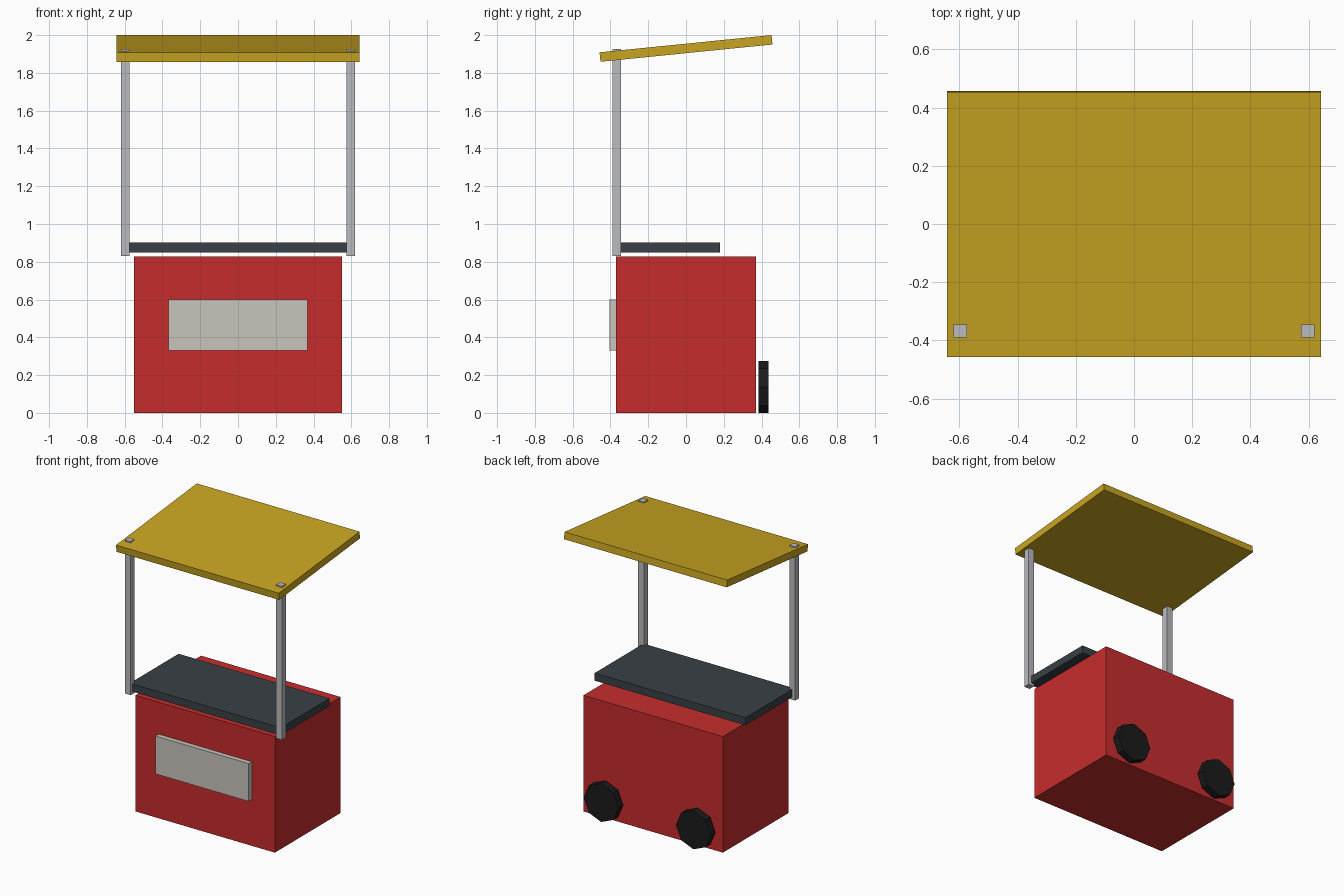
import bpy, math

if "Cube" in bpy.data.objects:
    bpy.data.objects.remove(bpy.data.objects["Cube"])


def material(name, rgb):
    """Flat colour from 0-255 sRGB values."""
    lin = [(c / 255 / 12.92) if c <= 10 else ((c / 255 + 0.055) / 1.055) ** 2.4 for c in rgb]
    m = bpy.data.materials.new(name)
    m.diffuse_color = (*lin, 1)
    m.use_nodes = True
    m.node_tree.nodes["Principled BSDF"].inputs["Base Color"].default_value = m.diffuse_color
    return m


red = material("red", (198, 44, 45))
yellow = material("yellow", (201, 165, 33))
slate = material("slate", (56, 64, 69))
grey = material("light grey", (187, 187, 192))
cream = material("cream", (201, 196, 188))
black = material("black", (27, 27, 27))


def box(name, mat, x, y, z, tilt=0):
    """Box from (min, max) ranges, optionally tilted about x."""
    bpy.ops.mesh.primitive_cube_add(size=1, location=[(a + b) / 2 for a, b in (x, y, z)])
    o = bpy.context.object
    o.name = name
    o.scale = [b - a for a, b in (x, y, z)]
    o.rotation_euler.x = tilt
    o.data.materials.append(mat)
    return o


# Stall body, floating counter and front panel
box("body", red, (-0.55, 0.55), (-0.37, 0.37), (0, 0.828))
box("counter", slate, (-0.595, 0.595), (-0.37, 0.18), (0.848, 0.902))
box("front_panel", cream, (-0.368, 0.368), (-0.405, -0.368), (0.33, 0.6))

# Tilted canopy
box("canopy", yellow, (-0.642, 0.642), (-0.4575, 0.4575), (1.9045, 1.9545), tilt=0.1)

for side, s in (("left", -1), ("right", 1)):
    # Canopy post, its tip showing through the canopy
    box(side + "_post", grey, (s * 0.597 - 0.0225, s * 0.597 + 0.0225), (-0.39, -0.345), (0.83, 1.926))
    # Octagonal wheel at the back, one corner pointing up
    bpy.ops.mesh.primitive_cylinder_add(vertices=8, radius=0.1375, depth=0.052,
                                        location=(s * 0.364, 0.411, 0.1375),
                                        rotation=(math.pi / 2, 0, 0))
    wheel = bpy.context.object
    wheel.name = side + "_wheel"
    wheel.data.materials.append(black)
